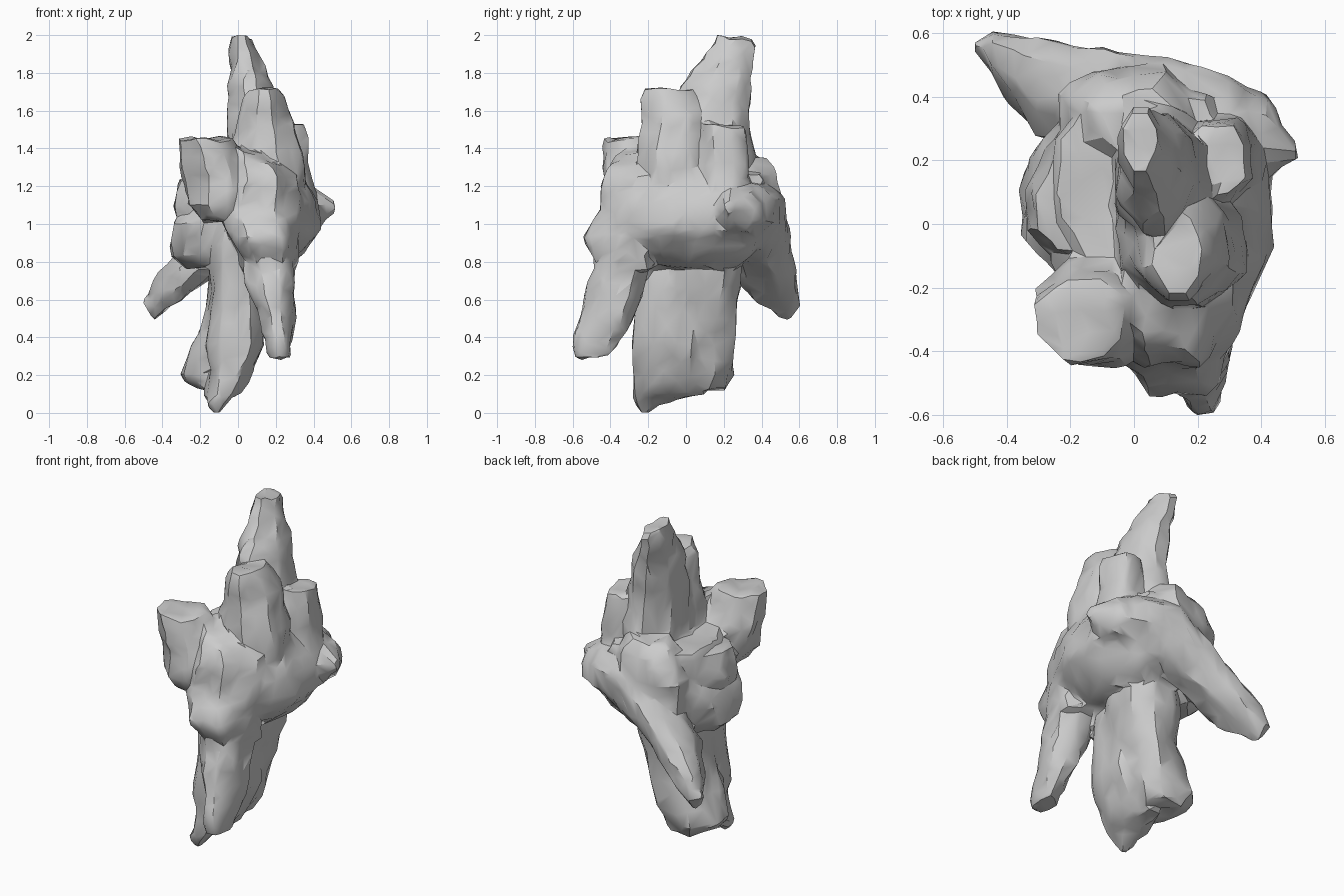
import bpy, bmesh, math, random
from mathutils import Vector, noise

if "Cube" in bpy.data.objects:
    bpy.data.objects.remove(bpy.data.objects["Cube"])

random.seed(4)
SIDES = 8
parts = []


def rock(name, rings, along_x=False, rough=0.022):
    """Loft chamfered rings (z, x0, x1, y0, y1[, slope_x, slope_y]) into a chipped shard.
    With along_x the rings are (x, y0, y1, z0, z1)."""
    bm = bmesh.new()
    loops = []
    bend = [random.uniform(-0.17, 0.17) for _ in range(SIDES)]
    for ring in rings:
        z, x0, x1, y0, y1 = ring[:5]
        sx, sy = ring[5:] if len(ring) > 5 else (0, 0)
        cx, cy, rx, ry = (x0 + x1) / 2, (y0 + y1) / 2, (x1 - x0) / 2, (y1 - y0) / 2
        loop = []
        for i in range(SIDES):
            a = 2 * math.pi * (i + 0.5) / SIDES + bend[i] + random.uniform(-0.1, 0.1)
            k = random.uniform(0.97, 1.1)
            dx = max(-1, min(1, math.cos(a) * k * 1.06)) * rx
            dy = max(-1, min(1, math.sin(a) * k * 1.06)) * ry
            p = (cx + dx, cy + dy, z + sx * dx + sy * dy)
            loop.append(bm.verts.new((p[2], p[0], p[1]) if along_x else p))
        loops.append(loop)
    for a, b in zip(loops, loops[1:]):
        for i in range(SIDES):
            j = (i + 1) % SIDES
            bm.faces.new((a[i], a[j], b[j], b[i]))
    caps = [bm.faces.new(loops[0][::-1]), bm.faces.new(loops[-1])]
    bmesh.ops.poke(bm, faces=caps)
    # chip the faces and soften the edges
    bmesh.ops.subdivide_edges(bm, edges=bm.edges[:], cuts=3, use_grid_fill=True)
    bmesh.ops.smooth_vert(bm, verts=bm.verts[:], factor=0.3,
                          use_axis_x=True, use_axis_y=True, use_axis_z=True)
    bmesh.ops.recalc_face_normals(bm, faces=bm.faces[:])
    bm.normal_update()
    moves = [(v, v.normal * rough * (noise.noise(v.co * 7) + 0.7 * noise.noise(v.co * 15) + 0.1))
             for v in bm.verts]
    for v, m in moves:
        v.co += m
        v.co.z = max(0, min(2, v.co.z))
    mesh = bpy.data.meshes.new(name)
    bm.to_mesh(mesh)
    bm.free()
    ob = bpy.data.objects.new(name, mesh)
    bpy.context.collection.objects.link(ob)
    parts.append(ob)


# Central mass
rock("core", [(.77, .0, .24, -.24, .29), (.86, -.04, .34, -.34, .36), (.97, -.1, .44, -.37, .42),
              (1.12, -.28, .41, -.4, .46), (1.27, -.24, .33, -.26, .43)])
rock("left_lump", [(.77, -.27, .0, -.1, .24), (.83, -.345, .05, -.16, .28), (1.0, -.345, .05, -.2, .34),
                   (1.08, -.27, .05, -.18, .34)])
rock("left_ledge", [(.98, -.31, 0, -.12, .26), (1.1, -.33, 0, -.12, .26), (1.24, -.315, 0, -.1, .22)])
rock("back_lump", [(.92, -.22, .2, .2, .47), (1.13, -.24, .22, .16, .5), (1.25, -.18, .22, .18, .48),
                   (1.34, -.1, .14, .2, .42)])
rock("front_lump", [(.76, .03, .3, -.47, -.15), (.83, .0, .31, -.49, -.13), (.93, -.04, .31, -.545, -.1),
                    (1.07, -.12, .33, -.46, -.05), (1.25, -.06, .31, -.44, 0), (1.38, -.03, .16, -.34, 0, -.3, 0)])

# Upward shards
rock("top_spire", [(1.2, -.05, .26, -.1, .38), (1.55, -.05, .23, -.06, .33), (1.73, -.05, .18, -.03, .34),
                   (1.87, -.045, .115, .1, .355), (1.99, -.035, .08, .16, .365, 0, -.08)])
rock("middle_shard", [(1.05, -.05, .38, -.28, .2), (1.38, -.04, .34, -.25, .12), (1.58, .0, .28, -.235, .1),
                      (1.71, .06, .215, -.22, .03, 0, -.05)])
rock("right_shard", [(1.0, .2, .42, .1, .36), (1.25, .14, .39, .07, .34), (1.52, .14, .35, .09, .31, 0, -.1)])
rock("left_shard", [(1.02, -.19, .02, -.4, -.1), (1.1, -.25, .03, -.44, -.08), (1.25, -.29, .03, -.44, -.1),
                    (1.45, -.315, -.03, -.435, -.17)])

# Long blade crossing the back from the right point to the low left tip
rock("back_blade", [(-.505, .53, .57, .57, .61), (-.44, .46, .605, .505, .7), (-.3, .28, .575, .59, .86),
                    (-.1, .22, .545, .74, 1.1), (.1, .18, .515, .86, 1.22), (.3, .15, .46, .93, 1.22),
                    (.42, .16, .4, .97, 1.17), (.5, .21, .26, 1.06, 1.12)], along_x=True)

# Downward shards
rock("front_leg", [(.3, .17, .28, -.57, -.42), (.36, .155, .285, -.6, -.36), (.5, .11, .29, -.565, -.28),
                   (.75, .02, .3, -.5, -.2), (.95, 0, .33, -.45, -.1)])
rock("front_pillar", [(0, -.13, -.1, -.235, -.205), (.06, -.145, -.05, -.25, -.15), (.1, -.16, .03, -.27, .1),
                      (.36, -.16, .135, -.275, .13), (.75, -.15, .14, -.27, .13), (1.04, -.12, .1, -.28, .12)])
rock("back_pillar", [(.13, -.22, .02, -.08, .21), (.2, -.3, .06, -.12, .24), (.5, -.18, .14, -.12, .265),
                     (.85, -.15, .22, -.12, .31), (1.0, -.15, .25, -.12, .3)])

# Fuse the shards into one chipped stone
bpy.ops.object.select_all(action='DESELECT')
for ob in parts:
    ob.select_set(True)
stone = parts[0]
bpy.context.view_layer.objects.active = stone
bpy.ops.object.join()
stone.name = stone.data.name = "rock_cluster"
fuse = stone.modifiers.new("fuse", 'REMESH')
fuse.mode = 'VOXEL'
fuse.voxel_size = 0.011
soften = stone.modifiers.new("soften", 'SMOOTH')
soften.factor = 0.5
soften.iterations = 2
facet = stone.modifiers.new("facet", 'DECIMATE')
facet.ratio = 0.022
for m in (fuse, soften, facet):
    bpy.ops.object.modifier_apply(modifier=m.name)
bpy.ops.object.shade_smooth_by_angle(angle=math.radians(32))
